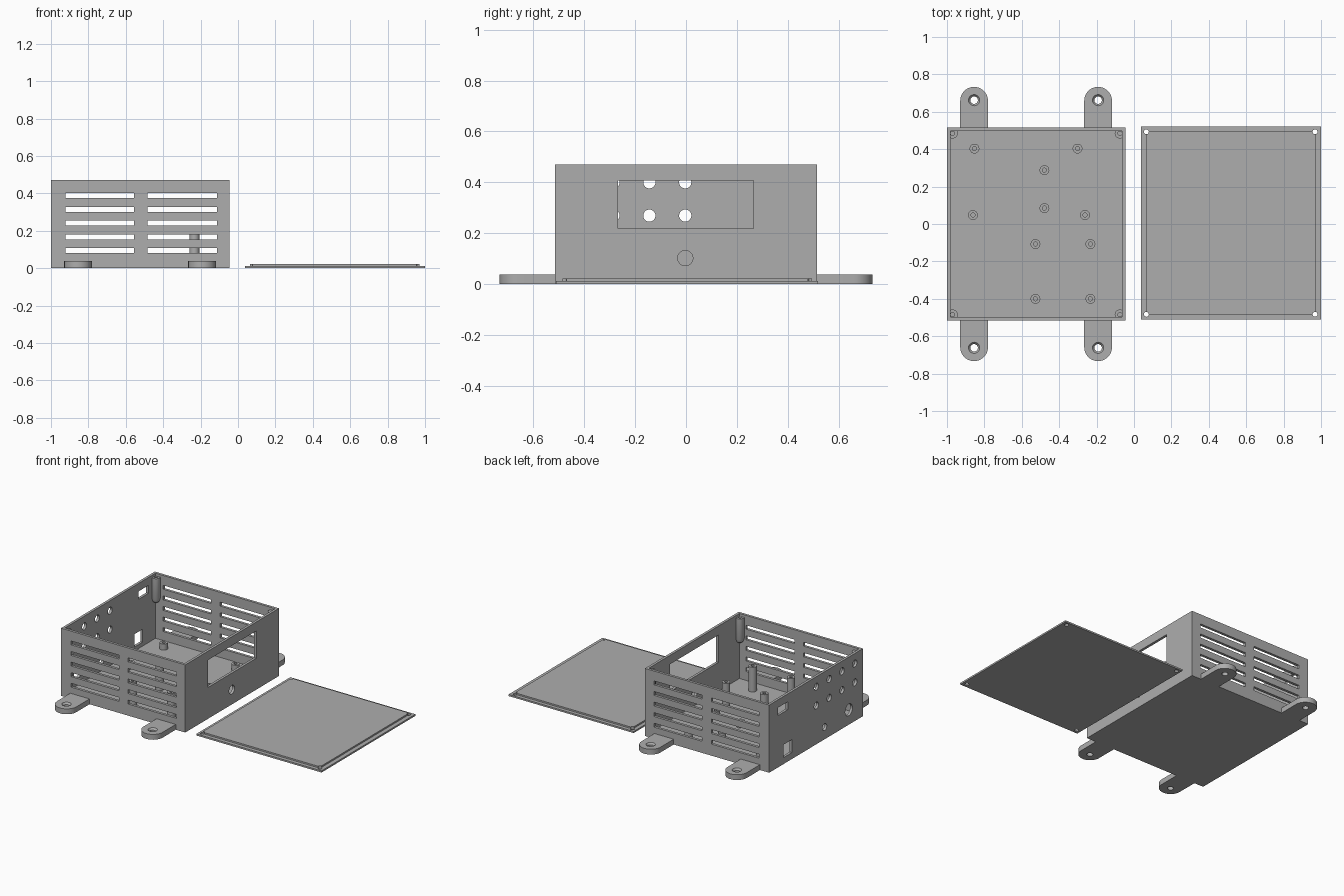
import bpy, bmesh, math
from mathutils import Matrix, Vector

if "Cube" in bpy.data.objects:
    bpy.data.objects.remove(bpy.data.objects["Cube"])

grey = bpy.data.materials.new("plain grey")
grey.use_nodes = True
COLOUR = (0.42, 0.42, 0.42, 1)
grey.diffuse_color = COLOUR
grey.node_tree.nodes["Principled BSDF"].inputs["Base Color"].default_value = COLOUR

# Enclosure dimensions
X0, X1, Y, H, WALL = -1.0, -0.045, 0.515, 0.47, 0.018


def box(bm, x0, x1, y0, y1, z0, z1):
    centre = Vector((x0 + x1, y0 + y1, z0 + z1)) / 2
    size = Matrix.Diagonal((x1 - x0, y1 - y0, z1 - z0, 1))
    bmesh.ops.create_cube(bm, size=1, matrix=Matrix.Translation(centre) @ size)


def rod(bm, x, y, z0, z1, r0, r1=None, sides=32):
    bmesh.ops.create_cone(bm, cap_ends=True, segments=sides, radius1=r0,
                          radius2=r0 if r1 is None else r1, depth=z1 - z0,
                          matrix=Matrix.Translation((x, y, (z0 + z1) / 2)))


def side_rod(bm, x, y, z, r):
    turn = Matrix.Rotation(math.pi / 2, 4, "Y")
    bmesh.ops.create_cone(bm, cap_ends=True, segments=32, radius1=r, radius2=r,
                          depth=0.1, matrix=Matrix.Translation((x, y, z)) @ turn)


def make(name, bm):
    mesh = bpy.data.meshes.new(name)
    bm.to_mesh(mesh)
    bm.free()
    mesh.materials.append(grey)
    obj = bpy.data.objects.new(name, mesh)
    bpy.context.collection.objects.link(obj)
    return obj


def finish(obj, cutter_bm=None):
    """Cut the holes, then smooth the round faces."""
    bpy.ops.object.select_all(action="DESELECT")
    bpy.context.view_layer.objects.active = obj
    obj.select_set(True)
    if cutter_bm:
        cutter = make(obj.name + "_cutter", cutter_bm)
        cutter.hide_render = True
        mod = obj.modifiers.new("holes", "BOOLEAN")
        mod.operation, mod.solver, mod.object = "DIFFERENCE", "EXACT", cutter
        mod.use_self = True
        bpy.ops.object.modifier_apply(modifier=mod.name)
        bpy.data.objects.remove(cutter)
    bpy.ops.object.shade_smooth_by_angle(angle=math.radians(30))


# Open-topped case
bm = bmesh.new()
box(bm, X0, X1, -Y, Y, 0, H)
case = make("case", bm)
cavity = bmesh.new()
box(cavity, X0 + WALL, X1 - WALL, -Y + WALL, Y - WALL, WALL, H + 0.1)
finish(case, cavity)

cuts = bmesh.new()
# Vent slots in front and back walls
for side in (-1, 1):
    ya, yb = sorted((side * (Y - 0.05), side * (Y + 0.05)))
    for row in range(5):
        z = 0.094 + row * 0.0735
        for xa, xb in ((-0.923, -0.555), (-0.485, -0.113)):
            box(cuts, xa, xb, ya, yb, z - 0.0135, z + 0.0135)
# Display window and cable hole in the left wall
box(cuts, X1 - 0.05, X1 + 0.05, -0.267, 0.266, 0.218, 0.408)
side_rod(cuts, X1, -0.003, 0.102, 0.03)
# Connector holes in the right wall
for z in (0.269, 0.4):
    for i in range(4):
        side_rod(cuts, X0, -0.003 - 0.141 * i, z, 0.024)
side_rod(cuts, X0, -0.094, 0.085, 0.024)
side_rod(cuts, X0, -0.36, 0.103, 0.04)
box(cuts, X0 - 0.05, X0 + 0.05, 0.31, 0.42, 0.36, 0.415)
box(cuts, X0 - 0.05, X0 + 0.05, 0.265, 0.355, 0.045, 0.135)
finish(case, cuts)

# Circuit board standoffs, tall and short
tall = [(x, y) for x in (-0.527, -0.233) for y in (-0.107, -0.4)]
short = [(-0.853, 0.403), (-0.302, 0.403), (-0.861, 0.048), (-0.262, 0.048),
         (-0.479, 0.288), (-0.479, 0.085)]
for label, spots, top in (("tall", tall, 0.19), ("short", short, 0.06)):
    for i, (x, y) in enumerate(spots):
        bm, hole = bmesh.new(), bmesh.new()
        rod(bm, x, y, WALL - 0.005, top, 0.026)
        rod(hole, x, y, WALL + 0.005, top + 0.05, 0.011, sides=20)
        finish(make(f"{label}_standoff_{i + 1}", bm), hole)

# Corner screw posts with tapered lower ends
for sx, x in ((-1, X0 + 0.03), (1, X1 - 0.03)):
    for sy in (-1, 1):
        y = sy * (Y - 0.03)
        bm, hole = bmesh.new(), bmesh.new()
        rings = []
        for r, z in ((0.01, 0.277), (0.02, 0.284), (0.028, 0.305), (0.028, H - 0.018)):
            ring = [bm.verts.new((x + r * math.cos(math.tau * k / 28),
                                  y + r * math.sin(math.tau * k / 28), z)) for k in range(28)]
            if rings:
                for k in range(28):
                    n = (k + 1) % 28
                    bm.faces.new((rings[-1][k], rings[-1][n], ring[n], ring[k]))
            rings.append(ring)
        bm.faces.new(rings[0][::-1])
        bm.faces.new(rings[-1])
        rod(hole, x, y, 0.32, H + 0.05, 0.011, sides=20)
        name = f"{'back' if sy > 0 else 'front'}_{'left' if sx > 0 else 'right'}_screw_post"
        finish(make(name, bm), hole)

# Rounded mounting tabs with countersunk holes
TAB_R, TAB_H, TAB_Y = 0.074, 0.037, 0.659
for x, across in ((-0.855, "right"), (-0.192, "left")):
    for s, along in ((-1, "front"), (1, "back")):
        arc = [math.pi * k / 24 for k in range(25)]
        outline = [(x + TAB_R * math.cos(a), s * (TAB_Y + TAB_R * math.sin(a))) for a in arc]
        outline += [(x - TAB_R, s * (Y - 0.004)), (x + TAB_R, s * (Y - 0.004))]
        bm, hole = bmesh.new(), bmesh.new()
        base = bm.faces.new([bm.verts.new((px, py, 0)) for px, py in outline])
        up = bmesh.ops.extrude_face_region(bm, geom=[base])
        bmesh.ops.translate(bm, vec=(0, 0, TAB_H),
                            verts=[v for v in up["geom"] if isinstance(v, bmesh.types.BMVert)])
        bmesh.ops.recalc_face_normals(bm, faces=bm.faces)
        rod(hole, x, s * (TAB_Y + 0.003), -0.05, 0.1, 0.02)
        tab = make(f"{along}_{across}_mounting_tab", bm)
        finish(tab, hole)
        sink = bmesh.new()
        rod(sink, x, s * (TAB_Y + 0.003), TAB_H - 0.016, TAB_H + 0.004, 0.0175, 0.033)
        finish(tab, sink)

# Lid plate with raised lip and corner holes
LX, LY = (0.066, 0.968), (-0.483, 0.493)
for name, extents in (("lid_plate", (0.038, 1.0, -0.511, 0.52, 0, 0.0115)),
                      ("lid_lip", (0.064, 0.97, -0.485, 0.495, 0.0115, 0.022))):
    bm, holes = bmesh.new(), bmesh.new()
    box(bm, *extents)
    for x in LX:
        for y in LY:
            rod(holes, x, y, -0.05, 0.1, 0.013, sides=24)
    finish(make(name, bm), holes)
